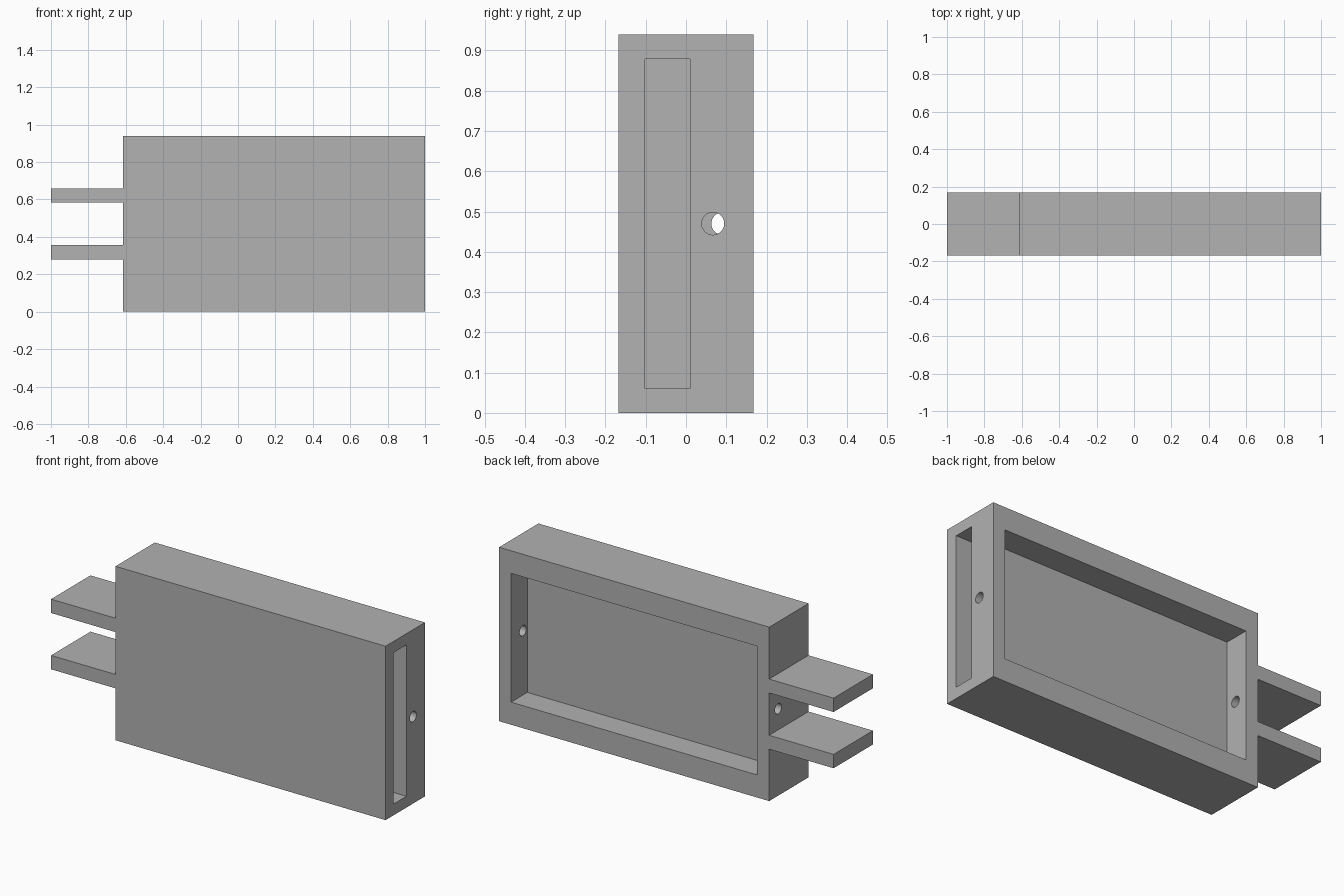
import bpy
import math

cube = bpy.data.objects.get("Cube")
if cube:
    bpy.data.objects.remove(cube, do_unlink=True)

grey = bpy.data.materials.new("plain_grey")
grey.use_nodes = True
grey.diffuse_color = (0.445, 0.445, 0.445, 1)
grey.node_tree.nodes["Principled BSDF"].inputs["Base Color"].default_value = grey.diffuse_color


def box(name, x, y, z):
    """Box spanning the (low, high) range on each axis."""
    spans = (x, y, z)
    bpy.ops.mesh.primitive_cube_add(size=1, location=[sum(s) / 2 for s in spans])
    ob = bpy.context.object
    ob.name = name
    ob.scale = [s[1] - s[0] for s in spans]
    bpy.ops.object.transform_apply(location=True, rotation=False, scale=True)
    ob.data.materials.append(grey)
    return ob


def bore(name, x, y, z, radius, length):
    """Round cutter along the x axis."""
    bpy.ops.mesh.primitive_cylinder_add(
        vertices=32, radius=radius, depth=length,
        location=(x, y, z), rotation=(0, math.pi / 2, 0))
    ob = bpy.context.object
    ob.name = name
    ob.data.materials.append(grey)
    return ob


def cut(target, cutter):
    cutter.hide_render = True
    mod = target.modifiers.new(cutter.name, "BOOLEAN")
    mod.operation = "DIFFERENCE"
    mod.solver = "EXACT"
    mod.object = cutter
    bpy.context.view_layer.objects.active = target
    bpy.ops.object.modifier_apply(modifier=mod.name)
    bpy.data.objects.remove(cutter, do_unlink=True)


half_depth = 0.168
left_end, right_end = 1.0, -0.615
height = 0.94
mid = height / 2

# Case with an open back pocket, a side slot and two cable holes
case = box("case", (right_end, left_end), (-half_depth, half_depth), (0, height))
cut(case, box("back_pocket", (right_end + 0.072, left_end - 0.072),
              (0.03, half_depth + 0.1), (0.122, height - 0.122)))
cut(case, box("side_slot", (right_end + 0.06, left_end + 0.1),
              (-0.102, 0.01), (0.061, height - 0.061)))
cut(case, bore("left_hole", left_end - 0.03, 0.067, mid, 0.028, 0.2))
cut(case, bore("right_hole", right_end + 0.03, 0.091, mid, 0.028, 0.2))

# Two flat prongs on the right end
for name, side in (("lower_prong", -1), ("upper_prong", 1)):
    centre = mid + side * 0.152
    box(name, (-1, right_end), (-half_depth, half_depth),
        (centre - 0.0375, centre + 0.0375))

# Smooth only the round bores
bpy.ops.object.select_all(action="DESELECT")
case.select_set(True)
bpy.context.view_layer.objects.active = case
bpy.ops.object.shade_smooth_by_angle(angle=math.radians(30))
